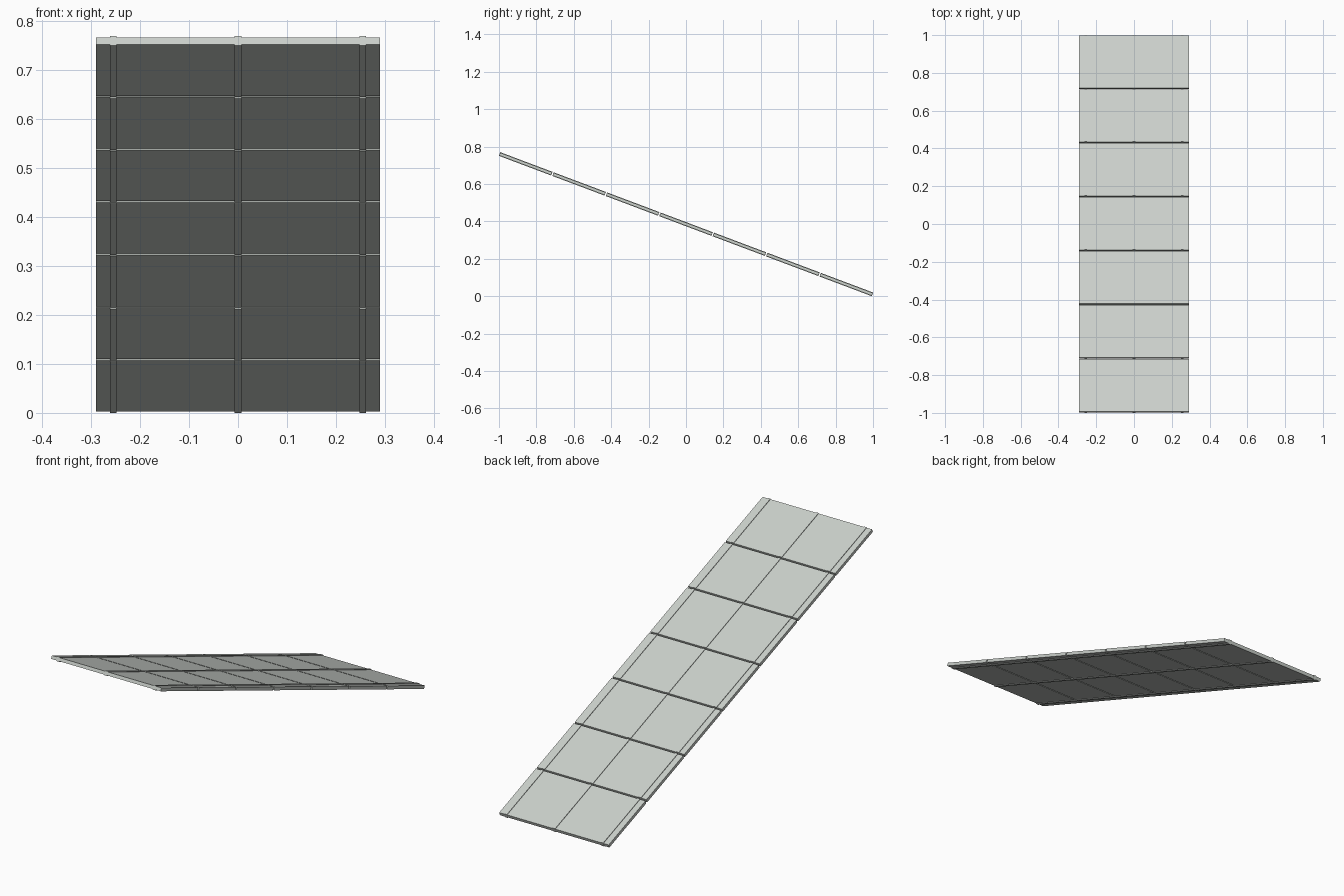
import bpy
import math
from mathutils import Matrix, Vector

old = bpy.data.objects.get("Cube")
if old:
    bpy.data.objects.remove(old, do_unlink=True)

COUNT = 7
LENGTH = 2.129           # measured along the slope
GAP = 0.008
WIDTH = 0.58
PANEL_THICK = 0.0155
RAIL_THICK = 0.021
RAIL_WIDTH = 0.014
RAIL_X = 0.255
SLOPE = math.atan2(0.75, 1.9925)
MID_HEIGHT = 0.385

pitch = (LENGTH + GAP) / COUNT
tilt = Matrix.Translation((0, 0, MID_HEIGHT)) @ Matrix.Rotation(-SLOPE, 4, "X")

# Pale grey material
grey = bpy.data.materials.new("pale_grey")
grey.use_nodes = True
colour = (0.60, 0.635, 0.60, 1)
grey.diffuse_color = colour
shader = next(n for n in grey.node_tree.nodes if n.type == "BSDF_PRINCIPLED")
shader.inputs["Base Color"].default_value = colour
shader.inputs["Roughness"].default_value = 0.8


def slab(name, x, along, size):
    """Box lying in the sloped plane, high end towards the front."""
    bpy.ops.mesh.primitive_cube_add(size=1)
    ob = bpy.context.object
    ob.name = name
    ob.data.transform(Matrix.Diagonal(Vector((*size, 1))))
    ob.matrix_world = tilt @ Matrix.Translation((x, along, 0))
    ob.data.materials.append(grey)
    return ob


# Row of separate sloped panels, each with three slightly proud rails
for i in range(COUNT):
    along = (i - (COUNT - 1) / 2) * pitch
    run = pitch - GAP
    slab(f"panel_{i + 1}", 0, along, (WIDTH, run, PANEL_THICK))
    for side, x in (("right", -RAIL_X), ("middle", 0), ("left", RAIL_X)):
        slab(f"{side}_rail_{i + 1}", x, along, (RAIL_WIDTH, run + 0.001, RAIL_THICK))
